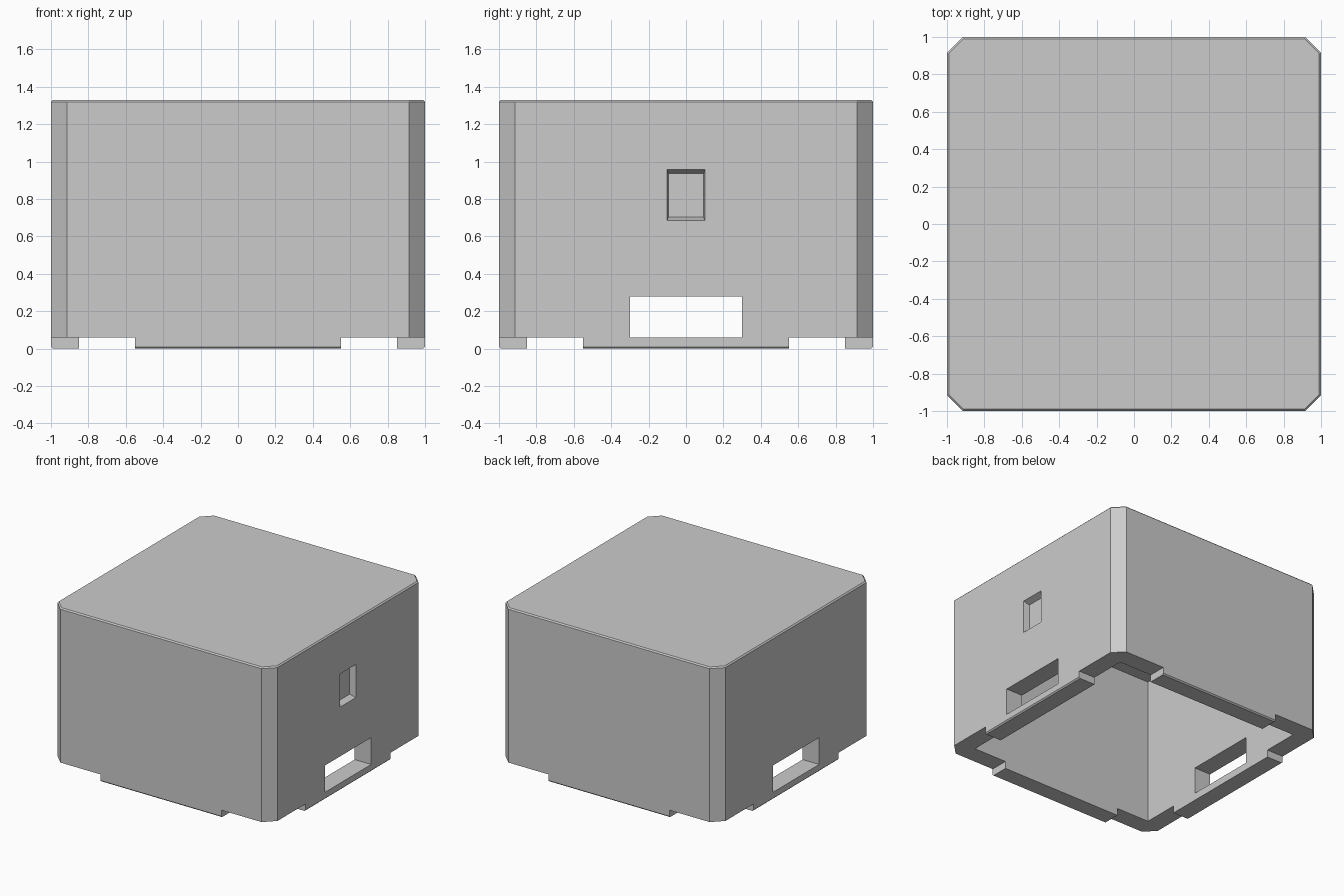
import bpy
import bmesh
from mathutils import Vector

if "Cube" in bpy.data.objects:
    bpy.data.objects.remove(bpy.data.objects["Cube"])

HEIGHT, WALL, ROOF = 1.33, 0.15, 0.06
CHAMFER, EDGE = 0.085, 0.01
TAB_HALF, TAB_HEIGHT = 0.55, 0.06

grey = bpy.data.materials.new("plain grey")
grey.use_nodes = True
grey.diffuse_color = (0.6, 0.6, 0.6, 1)
grey.node_tree.nodes["Principled BSDF"].inputs["Base Color"].default_value = (0.6, 0.6, 0.6, 1)


def add_object(name, bm):
    bmesh.ops.recalc_face_normals(bm, faces=bm.faces)
    mesh = bpy.data.meshes.new(name)
    bm.to_mesh(mesh)
    bm.free()
    mesh.materials.append(grey)
    obj = bpy.data.objects.new(name, mesh)
    bpy.context.collection.objects.link(obj)
    return obj


def box(low, high):
    """Cuboid between two corner points."""
    bm = bmesh.new()
    bmesh.ops.create_cube(bm, size=1)
    low, high = Vector(low), Vector(high)
    for v in bm.verts:
        v.co = (low + high) / 2 + v.co * (high - low)
    return bm


# Outer block: chamfered upright corners, then finely broken top and bottom edges
bm = box((-1, -1, 0), (1, 1, HEIGHT))
upright = [e for e in bm.edges if abs(e.verts[0].co.z - e.verts[1].co.z) > 1]
bmesh.ops.bevel(bm, geom=upright, offset=CHAMFER, segments=1, affect='EDGES')
rims = [e for e in bm.edges if abs(e.verts[0].co.z - e.verts[1].co.z) < EDGE]
bmesh.ops.bevel(bm, geom=rims, offset=EDGE, segments=1, affect='EDGES')
cover = add_object("cover", bm)

cutters = []


def cutter(name, bm):
    obj = add_object(name, bm)
    obj.hide_render = True
    cutters.append(obj)


# Hollow inside, open below
inner = 1 - WALL
cutter("cavity_cutter", box((-inner, -inner, -1), (inner, inner, HEIGHT - ROOF)))

# Bottom corners cut away, leaving one locating tab per side
for sx in (-1, 1):
    for sy in (-1, 1):
        cutter("corner_cutter", box(
            (min(sx * TAB_HALF, sx * 2), min(sy * TAB_HALF, sy * 2), -1),
            (max(sx * TAB_HALF, sx * 2), max(sy * TAB_HALF, sy * 2), TAB_HEIGHT)))

# Slot through both side walls
cutter("slot_cutter", box((-2, -0.3, TAB_HEIGHT), (2, 0.3, 0.28)))

# Shallow tapered pocket in the +x wall
bm = box((0.95, -0.1, 0.685), (1.05, 0.1, 0.957))
for v in bm.verts:
    side = 1 if v.co.x > 1 else -1
    v.co.y *= 1 + side * 0.08
    v.co.z += side * (0.02 if v.co.z > 0.8 else -0.018)
    if side < 0:
        v.co.y *= 1.02
cutter("pocket_cutter", bm)

# Apply every cut, then drop the cutters
for c in cutters:
    cut = cover.modifiers.new(c.name, 'BOOLEAN')
    cut.operation, cut.solver, cut.object = 'DIFFERENCE', 'EXACT', c
bpy.context.view_layer.update()
result = bpy.data.meshes.new_from_object(
    cover.evaluated_get(bpy.context.evaluated_depsgraph_get()))
cover.modifiers.clear()
cover.data = result
cover.data.materials.clear()
cover.data.materials.append(grey)
for c in cutters:
    bpy.data.objects.remove(c)
for p in cover.data.polygons:
    p.use_smooth = False
    p.material_index = 0
